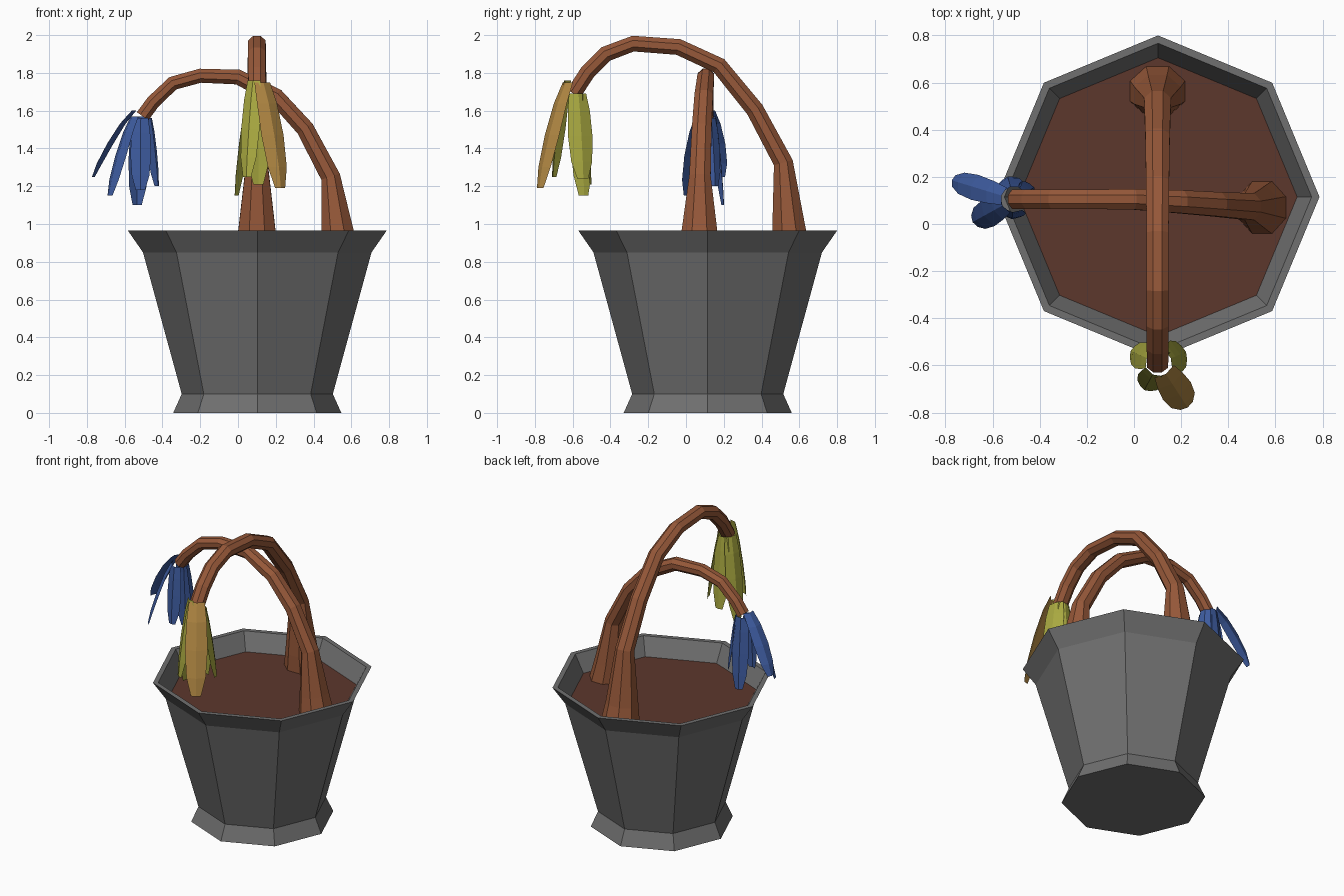
import bpy, bmesh, math
from mathutils import Vector

if "Cube" in bpy.data.objects:
    bpy.data.objects.remove(bpy.data.objects["Cube"])

CX, CY = 0.102, 0.115   # pot axis


def material(name, rgb):
    def lin(c):
        c /= 255
        return c / 12.92 if c <= 0.04045 else ((c + 0.055) / 1.055) ** 2.4
    m = bpy.data.materials.new(name)
    m.diffuse_color = (*[lin(c) for c in rgb], 1)
    m.use_nodes = True
    m.node_tree.nodes["Principled BSDF"].inputs["Base Color"].default_value = m.diffuse_color
    return m


GREY = material("pot grey", (112, 112, 112))
SOIL = material("soil brown", (92, 55, 44))
BARK = material("stem brown", (150, 88, 57))
BLUE = material("petal blue", (62, 92, 160))
OLIVE = material("petal yellow green", (170, 170, 65))
TAN = material("petal ochre", (180, 138, 68))


def finish(bm, name, mat, solid=True):
    if solid:
        bmesh.ops.recalc_face_normals(bm, faces=bm.faces)
    me = bpy.data.meshes.new(name)
    bm.to_mesh(me)
    bm.free()
    me.materials.append(mat)
    ob = bpy.data.objects.new(name, me)
    bpy.context.collection.objects.link(ob)
    return ob


def loft(bm, rings, closed=True):
    """Bridge successive point rings with quads; return the vertex rings."""
    vr = [[bm.verts.new(p) for p in r] for r in rings]
    n = len(vr[0])
    for a, b in zip(vr, vr[1:]):
        for i in range(n if closed else n - 1):
            j = (i + 1) % n
            bm.faces.new((a[i], a[j], b[j], b[i]))
    return vr


def octagon(r, z):
    return [Vector((CX + r * math.cos(k * math.pi / 4), CY + r * math.sin(k * math.pi / 4), z))
            for k in range(8)]


# Pot: octagonal turned profile, outside then over the rim and down inside
bm = bmesh.new()
rings = loft(bm, [octagon(r, z) for r, z in
                  [(0.445, 0), (0.40, 0.10), (0.605, 0.85), (0.685, 0.965),
                   (0.652, 0.965), (0.585, 0.84), (0.575, 0.80)]])
bm.faces.new(rings[0])
bm.faces.new(rings[-1])
finish(bm, "pot", GREY)

# Soil surface
bm = bmesh.new()
bm.faces.new([bm.verts.new(p) for p in octagon(0.592, 0.85)])
finish(bm, "soil", SOIL, False)


def stem(name, path, lateral):
    """Eight-sided tube along (x, y, z, radius) points."""
    pts = [Vector(p[:3]) for p in path]
    rings = []
    for i, p in enumerate(pts):
        t = (pts[min(i + 1, len(pts) - 1)] - pts[max(i - 1, 0)]).normalized()
        if i == 0:
            t = Vector((0, 0, 1))
        side = (lateral - t * lateral.dot(t)).normalized()
        up = t.cross(side)
        r = path[i][3]
        rings.append([p + side * r * 1.06 * math.cos(a) + up * r * 0.96 * math.sin(a)
                      for a in [(k + 0.5) * math.pi / 4 for k in range(8)]])
    bm = bmesh.new()
    vr = loft(bm, rings)
    bm.faces.new(vr[0])
    bm.faces.new(vr[-1])
    return finish(bm, name, BARK)


# Two arching stems
tall = [(0.565, 0.84, .12), (0.545, 0.97, .10), (0.515, 1.325, .058), (0.365, 1.605, .053),
        (0.175, 1.838, .050), (-0.04, 1.937, .048), (-0.28, 1.955, .047),
        (-0.425, 1.90, .047), (-0.52, 1.805, .047), (-0.595, 1.69, .046)]
stem("tall_stem", [(0.10, y, z, r) for y, z, r in tall], Vector((1, 0, 0)))

low = [(0.545, 0.84, .115), (0.525, 0.97, .095), (0.49, 1.25, .058), (0.355, 1.505, .053),
       (0.20, 1.675, .050), (0.0, 1.778, .045), (-0.20, 1.785, .042),
       (-0.345, 1.745, .042), (-0.45, 1.645, .042), (-0.505, 1.57, .042)]
stem("low_stem", [(x, 0.07 + 0.035 * min(1, (0.545 - x) / 0.5), z, r) for x, z, r in low],
     Vector((0, 1, 0)))


def petal(name, centre, az, r_end, z_top, z_end, width, mat):
    """Drooping curved strip, three points wide, pointing along azimuth az."""
    a = math.radians(az)
    out = Vector((math.cos(a), math.sin(a), 0))
    side = Vector((-out.y, out.x, 0))
    rows = []
    for t, spread, w in [(0, 0, 0.7), (0.2, 0.30, 0.9), (0.5, 0.62, 1.0),
                         (0.8, 0.88, 0.85), (1, 1, 0.45)]:
        r = 0.055 + (r_end - 0.055) * spread
        base = Vector((centre[0], centre[1], z_top + (z_end - z_top) * t)) + out * r
        rows.append([base + side * (s * w * width / 2) - out * (0.018 * abs(s) * w)
                     for s in (-1, 0, 1)])
    bm = bmesh.new()
    loft(bm, rows, closed=False)
    finish(bm, name, mat, False)


# Yellow flower on the tall stem
for i, (az, r, zt, ze, w, m) in enumerate([
        (-57, 0.225, 1.75, 1.19, 0.14, TAN),
        (-118, 0.13, 1.76, 1.25, 0.11, OLIVE),
        (157, 0.13, 1.69, 1.15, 0.12, OLIVE),
        (22, 0.125, 1.69, 1.24, 0.14, OLIVE),
        (88, 0.09, 1.69, 1.21, 0.12, OLIVE)]):
    petal(f"yellow_petal_{i}", (0.105, -0.59), az, r, zt, ze, w, m)

# Blue flower on the low stem
for i, (az, r, zt, ze, w) in enumerate([
        (163, 0.275, 1.60, 1.25, 0.11),
        (209, 0.20, 1.57, 1.15, 0.12),
        (-95, 0.085, 1.56, 1.18, 0.11),
        (30, 0.10, 1.56, 1.20, 0.10),
        (105, 0.10, 1.57, 1.10, 0.11)]):
    petal(f"blue_petal_{i}", (-0.51, 0.105), az, r, zt, ze, w, BLUE)
